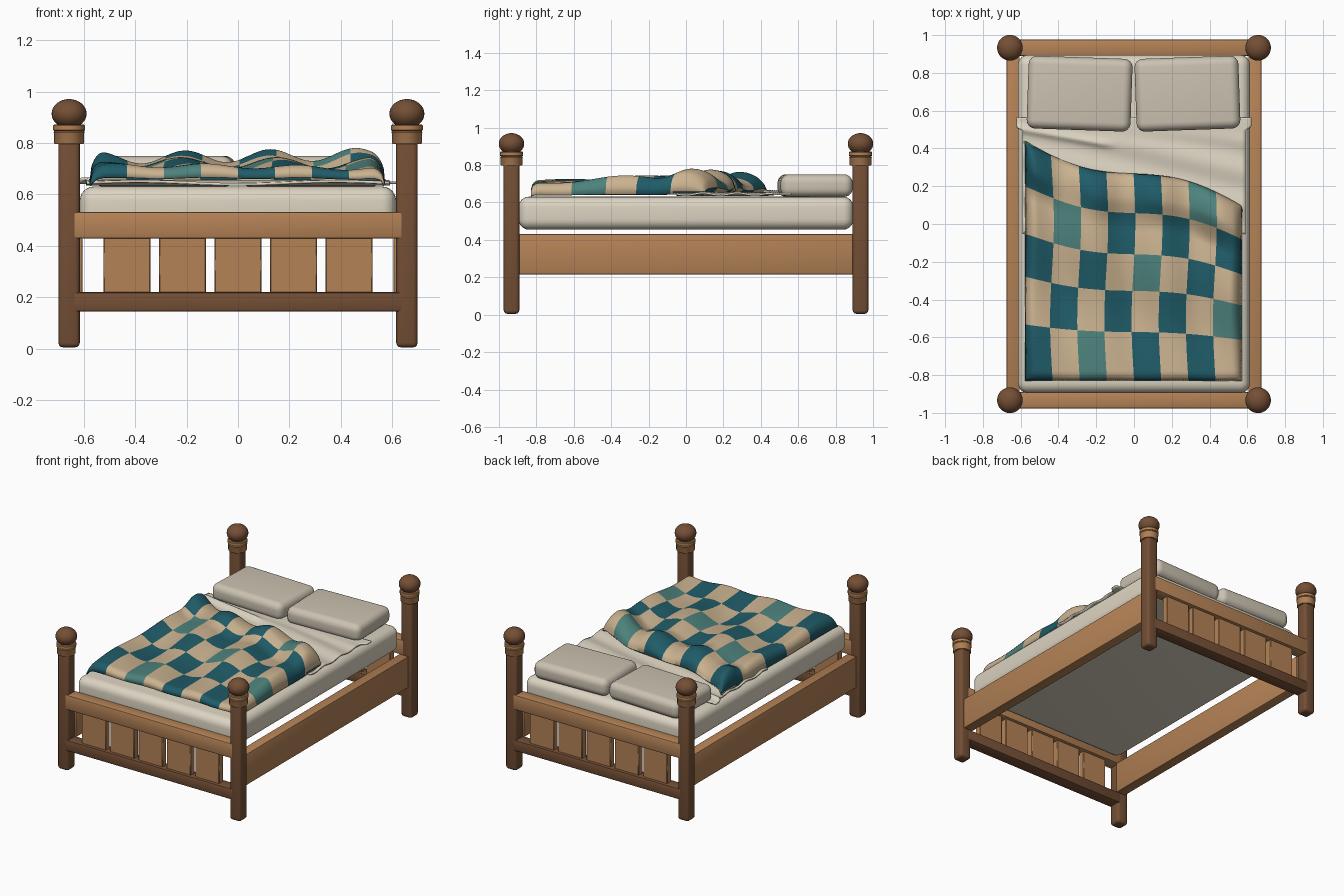
import bpy, bmesh, math
from mathutils import Vector

if "Cube" in bpy.data.objects:
    bpy.data.objects.remove(bpy.data.objects["Cube"])


def material(name, rgb):
    m = bpy.data.materials.new(name)
    m.diffuse_color = (*rgb, 1)
    m.use_nodes = True
    m.node_tree.nodes["Principled BSDF"].inputs["Base Color"].default_value = m.diffuse_color
    return m


WOOD = material("light wood", (0.46, 0.225, 0.093))
DARK = material("dark wood", (0.175, 0.078, 0.036))
CREAM = material("mattress cream", (0.72, 0.66, 0.54))
PILLOW = material("pillow linen", (0.60, 0.54, 0.44))
SHEET = material("sheet white", (0.72, 0.66, 0.54))
TAN = material("blanket tan", (0.60, 0.45, 0.28))
TEAL = material("blanket teal", (0.014, 0.107, 0.14))
PALE = material("blanket pale teal", (0.075, 0.225, 0.205))


def finish(name, bm, mats, angle=40):
    me = bpy.data.meshes.new(name)
    bm.to_mesh(me)
    bm.free()
    ob = bpy.data.objects.new(name, me)
    bpy.context.collection.objects.link(ob)
    for m in mats:
        me.materials.append(m)
    bpy.ops.object.select_all(action='DESELECT')
    ob.select_set(True)
    bpy.context.view_layer.objects.active = ob
    bpy.ops.object.shade_smooth_by_angle(angle=math.radians(angle))
    return ob


def box(name, centre, size, mat, bevel=0.006, segs=2, rot=0):
    bm = bmesh.new()
    bmesh.ops.create_cube(bm, size=1)
    bmesh.ops.scale(bm, vec=size, verts=bm.verts)
    bmesh.ops.bevel(bm, geom=bm.edges[:], offset=bevel, segments=segs, profile=0.5, affect='EDGES')
    ob = finish(name, bm, [mat])
    ob.location = centre
    ob.rotation_euler.z = math.radians(rot)
    return ob


def turned(name, centre, profile, mat, n=32):
    """Lathe an (r, z) profile around a vertical axis."""
    bm = bmesh.new()
    vs = [bm.verts.new((r, 0, z)) for r, z in profile]
    es = [bm.edges.new(p) for p in zip(vs, vs[1:])]
    bmesh.ops.spin(bm, geom=vs + es, cent=(0, 0, 0), axis=(0, 0, 1), angle=math.tau, steps=n)
    bmesh.ops.remove_doubles(bm, verts=bm.verts, dist=1e-5)
    bmesh.ops.recalc_face_normals(bm, faces=bm.faces)
    ob = finish(name, bm, [mat])
    ob.location = centre
    return ob


# Corner posts with collar and ball
for sx in (-1, 1):
    for sy in (-1, 1):
        x, y = 0.657 * sx, 0.933 * sy
        box("post", (x, y, 0.425), (0.083, 0.083, 0.84), DARK, 0.018, 3)
        turned("post_collar", (x, y, 0), [(0, 0.797), (0.056, 0.797), (0.058, 0.80), (0.058, 0.838),
               (0.061, 0.842), (0.057, 0.847), (0.062, 0.850), (0.062, 0.868), (0.058, 0.872), (0, 0.872)], WOOD)
        ball = [(0.068 * math.sin(a), 0.914 + 0.057 * math.cos(a))
                for a in (math.pi * i / 16 for i in range(17))]
        turned("post_ball", (x, y, 0), ball, DARK)

# Head and foot boards
for end, sy in (("foot", -1), ("head", 1)):
    y = 0.933 * sy
    box(end + "_top_rail", (0, y, 0.48), (1.285, 0.086, 0.104), WOOD, 0.01, 2)
    box(end + "_bottom_rail", (0, y, 0.182), (1.285, 0.086, 0.076), DARK, 0.01, 2)
    for i in range(5):
        box(end + "_slat", (0.216 * (i - 2), y, 0.325), (0.184, 0.045, 0.23), WOOD, 0.004, 1)

# Side rails
for sx in (-1, 1):
    box("side_rail", (0.64 * sx, 0, 0.323), (0.07, 1.80, 0.215), WOOD, 0.006, 2)

# Mattress and pillows
box("mattress", (0, 0, 0.543), (1.23, 1.79, 0.176), CREAM, 0.055, 6)
box("pillow_left", (-0.288, 0.69, 0.69), (0.55, 0.385, 0.12), PILLOW, 0.045, 6, -2)
box("pillow_right", (0.283, 0.69, 0.69), (0.55, 0.385, 0.12), PILLOW, 0.045, 6, 2)


def smooth(t):
    t = max(0.0, min(1.0, t))
    return t * t * (3 - 2 * t)


def lip(x):
    """y of the turned-back upper edge of the blanket."""
    return 0.285 - 0.305 * (x + 0.0) - 0.018 + 0.048 * math.sin(math.pi * x / 0.575)


def surface(name, nu, nv, point, pick, mats, thick):
    bm = bmesh.new()
    g = [[bm.verts.new(point(i / nu, j / nv)) for i in range(nu + 1)] for j in range(nv + 1)]
    for j in range(nv):
        for i in range(nu):
            f = bm.faces.new((g[j][i], g[j][i + 1], g[j + 1][i + 1], g[j + 1][i]))
            f.material_index = pick((i + 0.5) / nu, (j + 0.5) / nv)
    ob = finish(name, bm, mats, 60)
    mod = ob.modifiers.new("thickness", 'SOLIDIFY')
    mod.thickness = thick
    return ob


# Sheet: rippled cloth, wider along its upper hem
def sheet_point(u, v):
    y = -0.05 + 0.615 * v
    x = (u - 0.5) * (1.18 + 0.065 * smooth((y - 0.49) / 0.03))
    d = y + 0.18 * x
    z = 0.650 + 0.006 * math.sin(34 * d + 2 * x) * (1 - smooth((y - 0.4) / 0.1))
    z += 0.016 * math.exp(-((d - 0.395) / 0.018) ** 2) * smooth((-0.08 - x) / 0.1)
    return Vector((x, y, z))


surface("sheet", 60, 60, sheet_point, lambda u, v: 0, [SHEET], 0.01)

# Checked blanket: rumpled, turned back into a roll at its upper edge
ROWS = (0, 0.235, 0.432, 0.61, 0.81, 1.0)
PALE_CELLS = {(0, 2), (1, 7), (2, 4), (3, 1), (4, 6)}
TOP = 0.85          # share of the grid that lies on top, the rest curls under


def blanket_point(u, v):
    x0 = (u - 0.5) * 1.15
    x = x0 - 0.003
    t = min(v / TOP, 1.0)
    y = -0.83 + (lip(x0) + 0.83) * t
    d = lip(x0) - y                                        # distance from the lip
    side = math.sqrt(max(0.0, 1 - max(0.0, 1 - (0.575 - abs(x0)) / 0.06) ** 2))
    foot = math.sqrt(max(0.0, 1 - max(0.0, 1 - (y + 0.83) / 0.05) ** 2))
    grow = 0.35 + 0.65 * smooth((y + 0.83) / 0.5)
    h = 0.062 + grow * (0.022 * math.cos(math.tau * (x0 - 0.12 + 0.15 * y) / 0.36)
                        + 0.016 * math.sin(8.5 * y + 3 * x0 + 2.9))
    ridge = 0.105 + 0.024 * math.cos(math.tau * (x0 - 0.12) / 0.33) + 0.015 * x0
    w = smooth((0.30 - d) / 0.17)
    h = h * (1 - w) + ridge * w
    if d < 0.13:                                           # rounded roll down to the lip
        h *= 0.25 + 0.75 * math.sqrt(max(0.0, 1 - (1 - d / 0.13) ** 2))
    z = 0.645 + h * (0.12 + 0.88 * side) * (0.3 + 0.7 * foot)
    z -= 0.012 * (1 - side)
    if v > TOP:                                            # tail tucked under the roll
        s = (v - TOP) / (1 - TOP)
        y -= 0.16 * s * s
        z -= (z - 0.652) * smooth(s * 2)
    else:
        x += 0.010 * math.sin(6 * y + 1.5) * side
    return Vector((x, y, z))


def blanket_colour(u, v):
    t = v / TOP
    row = sum(t > r for r in ROWS[1:])
    col = int(u * 8)
    if (row + col) % 2:
        return 0
    return 2 if (row, col) in PALE_CELLS else 1


surface("blanket", 112, 160, blanket_point, blanket_colour, [TAN, TEAL, PALE], 0.008)
